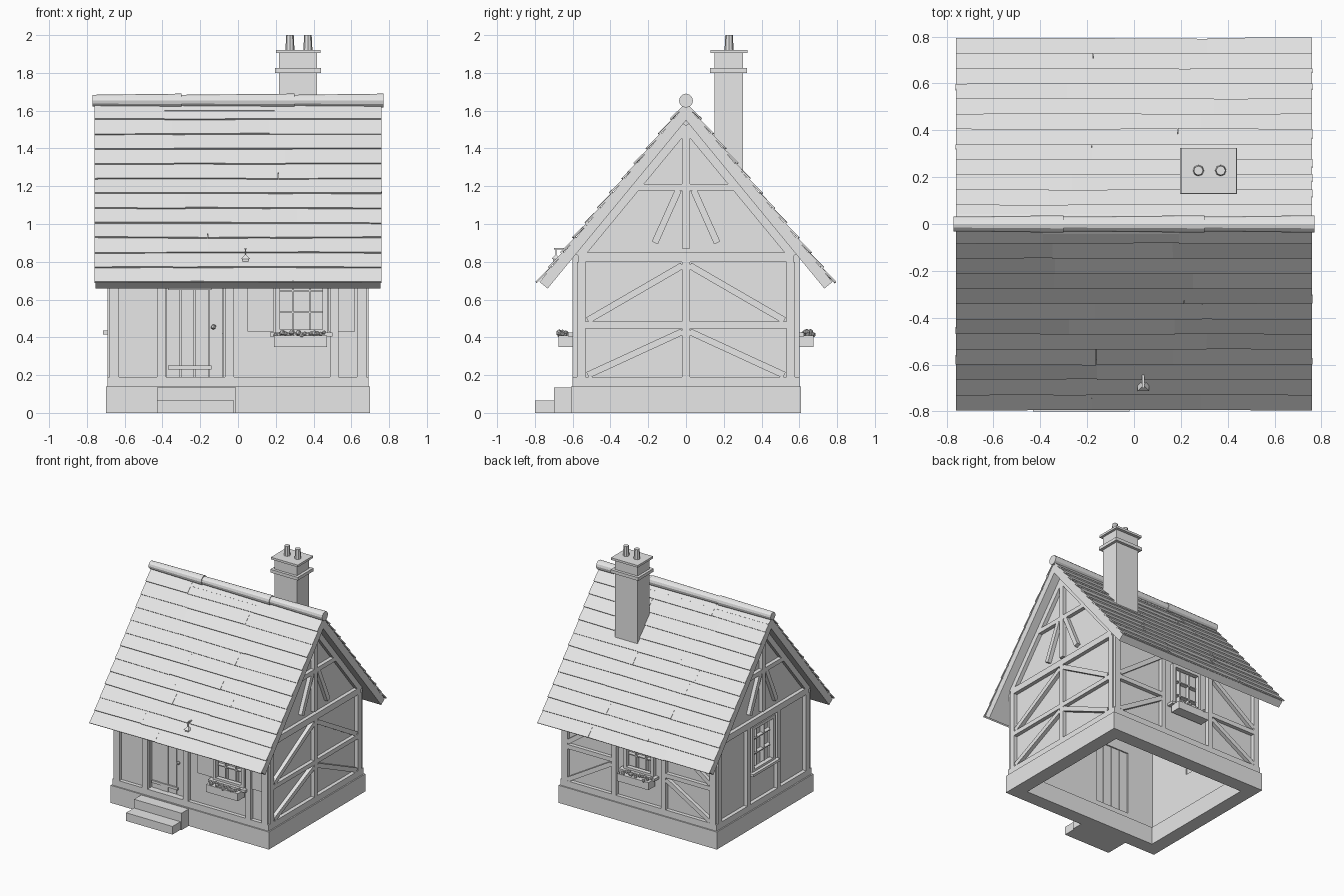
import bpy, bmesh, math, random
from mathutils import Matrix, Vector

random.seed(4)
cube = bpy.data.objects.get("Cube")
if cube:
    bpy.data.objects.remove(cube)

grey = bpy.data.materials.new("plain_grey")
grey.use_nodes = True
grey.diffuse_color = (0.8, 0.8, 0.8, 1)
grey.node_tree.nodes["Principled BSDF"].inputs["Base Color"].default_value = (0.8, 0.8, 0.8, 1)

parts = {}
UNIT = Matrix.Identity(4)


def mesh_of(part):
    return parts.setdefault(part, bmesh.new()) if part not in parts else parts[part]


def box(part, a, b, c, frame=UNIT):
    """Box from three (low, high) ranges in a local frame."""
    mid = Vector([(r[0] + r[1]) / 2 for r in (a, b, c)])
    size = [r[1] - r[0] for r in (a, b, c)]
    m = frame @ Matrix.Translation(mid) @ Matrix.Diagonal((*size, 1))
    bmesh.ops.create_cube(mesh_of(part), size=1, matrix=m)


def cone(part, r1, r2, depth, loc, sides, rot=UNIT):
    bmesh.ops.create_cone(mesh_of(part), cap_ends=True, segments=sides, radius1=r1,
                          radius2=r2, depth=depth, matrix=Matrix.Translation(loc) @ rot)


def prism(part, outline, low, high, frame):
    """Extrude an (across, up) outline along the outward axis."""
    bm = mesh_of(part)
    face = bm.faces.new([bm.verts.new(frame @ Vector((u, low, v))) for u, v in outline])
    out = bmesh.ops.extrude_face_region(bm, geom=[face])["geom"]
    shift = frame.to_3x3() @ Vector((0, high - low, 0))
    bmesh.ops.translate(bm, vec=shift, verts=[g for g in out if isinstance(g, bmesh.types.BMVert)])


def basis(x, y, z):
    return Matrix((x, y, z)).transposed().to_4x4()


# Facade frames: across, outward, up
X, Y, Z = Vector((1, 0, 0)), Vector((0, 1, 0)), Vector((0, 0, 1))
FRONT, BACK = basis(X, -Y, Z), basis(X, Y, Z)
LEFT, RIGHT = basis(Y, X, Z), basis(Y, -X, Z)
EAVE_WALL, GABLE_WALL, THICK, BASE, TOP = 0.57, 0.66, 0.05, 0.14, 0.86


def beam(part, p, q, width, out, frame, depth=0.03):
    """Timber from p to q on a facade."""
    d = Vector((q[0] - p[0], q[1] - p[1]))
    n = Vector((-d.y, d.x)).normalized() * width / 2
    p, q = Vector(p), Vector(q)
    prism(part, [p - n, q - n, q + n, p + n], out - 0.005, out + depth, frame)


def post(part, a, z, out, frame, width=0.04):
    beam(part, (a, z[0]), (a, z[1]), width, out, frame)


def rail(part, a, z, out, frame, width=0.045):
    beam(part, (a[0], z), (a[1], z), width, out, frame)


def wall(part, half, out, frame, holes):
    """Wall strip with rectangular openings, sorted along the wall."""
    depth, start = (out - THICK, out), -half
    for lo, hi, bottom, top in holes:
        box(part, (start, lo), depth, (BASE, TOP), frame)
        box(part, (lo, hi), depth, (BASE, bottom), frame)
        box(part, (lo, hi), depth, (top, TOP), frame)
        start = hi
    box(part, (start, half), depth, (BASE, TOP), frame)


def window(name, lo, hi, bottom, top, out, frame):
    box(name + "_glass", (lo, hi), (out - 0.04, out - 0.033), (bottom, top), frame)
    for a in (lo + 0.01, hi - 0.01):
        post(name + "_frame", a, (bottom, top), out, frame, 0.025)
    for z in (bottom + 0.01, top - 0.01):
        rail(name + "_frame", (lo, hi), z, out, frame, 0.025)
    for i in (1, 2):
        a, z = lo + (hi - lo) * i / 3, bottom + (top - bottom) * i / 3
        post(name + "_bars", a, (bottom, top), out - 0.03, frame, 0.008)
        rail(name + "_bars", (lo, hi), z, out - 0.03, frame, 0.008)
    box(name + "_sill", (lo - 0.03, hi + 0.03), (out, out + 0.055), (bottom - 0.015, bottom + 0.005), frame)


def flower_box(name, mid, frame):
    box(name, (mid - 0.14, mid + 0.14), (0.59, 0.675), (0.35, 0.41), frame)
    for i in range(16):
        p = Vector((mid - 0.13 + i * 0.017, random.uniform(0.62, 0.675), random.uniform(0.41, 0.43)))
        bmesh.ops.create_icosphere(mesh_of(name + "_flowers"), subdivisions=1,
                                   radius=random.uniform(0.011, 0.018),
                                   matrix=Matrix.Translation(frame @ p))


# Hollow foundation and entrance steps
for s in (-1, 1):
    box("foundation", (-0.7, 0.7), sorted((s * 0.5, s * 0.61)), (0, BASE))
    box("foundation", sorted((s * 0.59, s * 0.7)), (-0.5, 0.5), (0, BASE))
box("upper_step", (-0.43, -0.01), (-0.7, -0.61), (0, 0.135))
box("lower_step", (-0.43, -0.02), (-0.8, -0.7), (0, 0.065))

# Walls
DOOR, FRONT_WINDOW = (-0.38, -0.08, 0.19, 0.69), (0.2, 0.47, 0.42, 0.76)
BACK_WINDOW, SIDE_WINDOW = (-0.13, 0.13, 0.42, 0.76), (-0.14, 0.14, 0.43, 0.79)
wall("front_wall", GABLE_WALL, EAVE_WALL, FRONT, [DOOR, FRONT_WINDOW])
wall("back_wall", GABLE_WALL, EAVE_WALL, BACK, [BACK_WINDOW])
wall("left_wall", EAVE_WALL, GABLE_WALL, LEFT, [])
wall("right_wall", EAVE_WALL, GABLE_WALL, RIGHT, [SIDE_WINDOW])
for name, f in (("left_gable", LEFT), ("right_gable", RIGHT)):
    prism(name, [(-EAVE_WALL, TOP), (EAVE_WALL, TOP), (0, 1.56)], GABLE_WALL - THICK, GABLE_WALL, f)

# Timber frame shared by the two gable ends
for name, f in (("left_timbers", LEFT), ("right_timbers", RIGHT)):
    w = GABLE_WALL
    rail(name, (-0.6, 0.6), 0.165, w, f, 0.05)
    rail(name, (-0.57, 0.57), 0.825, w, f, 0.05)
    rail(name, (-0.27, 0.27), 1.195, w, f, 0.035)
    post(name, 0, (0.87, 1.52), w, f)
    for s in (-1, 1):
        post(name, s * 0.555, (0.19, 0.8), w, f, 0.045)
        beam(name, (0, 1.52), (s * 0.57, 0.83), 0.05, w, f)
        beam(name, (s * 0.04, 1.18), (s * 0.165, 0.9), 0.035, w, f)
        if f is LEFT:
            beam(name, (s * 0.02, 0.78), (s * 0.52, 0.49), 0.035, w, f)
            beam(name, (s * 0.02, 0.43), (s * 0.52, 0.2), 0.035, w, f)
        else:
            post(name, s * 0.19, (0.19, 0.8), w, f)
post("left_timbers", 0, (0.19, 0.8), GABLE_WALL, LEFT)
rail("left_timbers", (-0.54, 0.54), 0.465, GABLE_WALL, LEFT, 0.035)

# Timber frame on the front and back
for name, f in (("front_timbers", FRONT), ("back_timbers", BACK)):
    rail(name, (-0.69, 0.69), 0.165, EAVE_WALL, f, 0.05)
    rail(name, (-0.66, 0.66), 0.82, EAVE_WALL, f)
    for s in (-1, 1):
        post(name, s * 0.655, (0.19, 0.85), EAVE_WALL, f, 0.05)
for a in (-0.405, -0.045, 0.51):
    post("front_timbers", a, (0.19, 0.8), EAVE_WALL, FRONT, 0.045)
rail("front_timbers", (-0.4, -0.05), 0.705, EAVE_WALL, FRONT, 0.03)
for s in (-1, 1):
    post("back_timbers", s * 0.22, (0.19, 0.8), EAVE_WALL, BACK)
    rail("back_timbers", sorted((s * 0.22, s * 0.64)), 0.465, EAVE_WALL, BACK, 0.035)
    beam("back_timbers", (s * 0.24, 0.78), (s * 0.63, 0.5), 0.035, EAVE_WALL, BACK)
    beam("back_timbers", (s * 0.24, 0.43), (s * 0.63, 0.2), 0.035, EAVE_WALL, BACK)

# Windows, shutters and flower boxes
window("front_window", *FRONT_WINDOW, EAVE_WALL, FRONT)
window("back_window", *BACK_WINDOW, EAVE_WALL, BACK)
window("side_window", *SIDE_WINDOW, GABLE_WALL, RIGHT)
for lo, hi in ((0.05, 0.19), (0.48, 0.62)):
    box("front_shutters", (lo, hi), (EAVE_WALL, EAVE_WALL + 0.015), (0.43, 0.78), FRONT)
flower_box("front_planter", 0.33, FRONT)
flower_box("back_planter", 0, BACK)

# Plank door with hinges and knob
for i in range(4):
    a = -0.38 + i * 0.075
    box("door", (a + 0.002, a + 0.073), (0.53, 0.55 + 0.004 * (i % 2)), (0.19, 0.69), FRONT)
for z in (0.24, 0.66):
    box("door_hinges", (-0.37, -0.14), (0.55, 0.562), (z - 0.01, z + 0.01), FRONT)
bmesh.ops.create_icosphere(mesh_of("door_knob"), subdivisions=1, radius=0.015,
                           matrix=Matrix.Translation((-0.13, -0.57, 0.455)))

# Lantern on its bracket
box("lantern_bracket", (0.035, 0.045), (-0.7, -0.57), (0.865, 0.873))
box("lantern_bracket", (0.037, 0.043), (-0.691, -0.685), (0.83, 0.87))
box("lantern", (0.025, 0.055), (-0.703, -0.673), (0.785, 0.815))
cone("lantern", 0.034, 0.002, 0.025, (0.04, -0.688, 0.827), 4, Matrix.Rotation(math.pi / 4, 4, 'Z'))

# Roof decks with overlapping uneven shingle rows
pitch, ROWS = math.atan(1.215), 12
c, s = math.cos(pitch), math.sin(pitch)
length = 0.775 / c
for name, side in (("front_roof", -1), ("back_roof", 1)):
    frame = Matrix.Translation((0, 0, 1.635)) @ basis(X, Vector((0, side * c, -s)), Vector((0, side * s, c)))
    box(name, (-0.755, 0.755), (0, length), (-0.055, 0), frame)
    step = length / ROWS
    for row in range(ROWS):
        cuts = [-0.76, random.uniform(-0.4, -0.15), random.uniform(0.15, 0.4), 0.76]
        for lo, hi in zip(cuts, cuts[1:]):
            tilt = Matrix.Rotation(random.uniform(0.07, 0.11), 4, 'X')
            skew = Matrix.Rotation(random.uniform(-0.01, 0.01), 4, 'Z')
            m = frame @ Matrix.Translation(((lo + hi) / 2, row * step, -0.004)) @ skew @ tilt
            half = (hi - lo) / 2
            box(name + "_shingles", (-half, half), (0, step * 1.12), (0, 0.009), m)

# Ridge caps
along = Matrix.Rotation(math.pi / 2, 4, 'Y')
for lo, hi in ((-0.77, -0.3), (-0.3, 0.3), (0.3, 0.77)):
    cone("ridge_caps", 0.031, 0.037, hi - lo, ((lo + hi) / 2, 0, 1.653), 12, along)

# Chimney with bands and pots
box("chimney", (0.217, 0.418), (0.15, 0.302), (1.15, 1.91))
box("chimney_bands", (0.196, 0.44), (0.128, 0.324), (1.8, 1.825))
box("chimney_bands", (0.2, 0.437), (0.13, 0.325), (1.905, 1.922))
for x in (0.275, 0.37):
    cone("chimney_pots", 0.024, 0.02, 0.08, (x, 0.228, 1.96), 8)

# Turn every part into an object
for name, bm in parts.items():
    bmesh.ops.recalc_face_normals(bm, faces=bm.faces[:])
    mesh = bpy.data.meshes.new(name)
    bm.to_mesh(mesh)
    bm.free()
    mesh.materials.append(grey)
    bpy.context.collection.objects.link(bpy.data.objects.new(name, mesh))
